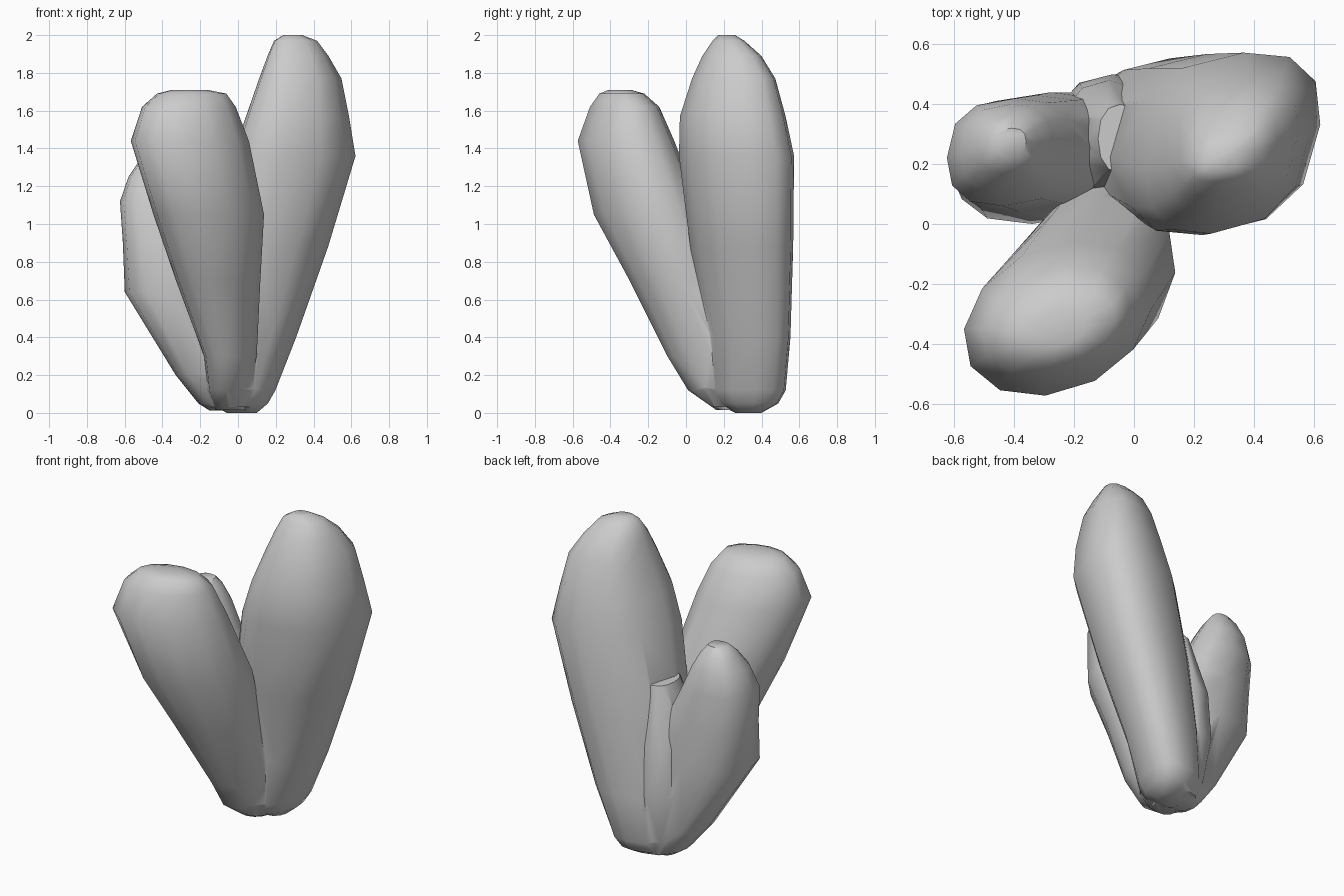
import bpy, bmesh, math

SIDES = 12


def lobe(name, skew, power, sections):
    """Loft rounded rings; each section is (z, x min, x max, y min, y max).
    Skew stretches the rings along the x = y diagonal."""
    bm = bmesh.new()
    rings = []
    for z, x0, x1, y0, y1 in sections:
        ring = []
        for i in range(SIDES):
            a = 2 * math.pi * i / SIDES
            c, s = math.cos(a - skew / 2), math.sin(a + skew / 2)
            c = math.copysign(abs(c) ** power, c)
            s = math.copysign(abs(s) ** power, s)
            ring.append(bm.verts.new(((x0 + x1) / 2 + c * (x1 - x0) / 2,
                                      (y0 + y1) / 2 + s * (y1 - y0) / 2, z)))
        rings.append(ring)
    for low, high in zip(rings, rings[1:]):
        for i in range(SIDES):
            j = (i + 1) % SIDES
            bm.faces.new((low[i], low[j], high[j], high[i]))
    bm.faces.new(rings[0][::-1])
    bm.faces.new(rings[-1])
    mesh = bpy.data.meshes.new(name)
    bm.to_mesh(mesh)
    bm.free()
    ob = bpy.data.objects.new(name, mesh)
    bpy.context.collection.objects.link(ob)
    return ob


# Tall lobe at the back right
tall = lobe("tall_lobe", 0.3, 0.82, [
    (0.00, -0.06, 0.10, 0.26, 0.40),
    (0.05, -0.15, 0.16, 0.16, 0.49),
    (0.12, -0.18, 0.20, 0.12, 0.53),
    (0.40, -0.17, 0.31, 0.11, 0.555),
    (0.88, -0.12, 0.48, 0.02, 0.57),
    (1.36, -0.03, 0.625, -0.04, 0.575),
    (1.57, 0.04, 0.59, -0.035, 0.53),
    (1.77, 0.11, 0.55, 0.03, 0.475),
    (1.89, 0.155, 0.48, 0.085, 0.40),
    (1.97, 0.19, 0.42, 0.14, 0.31),
    (2.00, 0.24, 0.34, 0.17, 0.26)])

# Middle lobe leaning to the front left
front = lobe("front_lobe", 0.25, 0.98, [
    (0.015, -0.12, 0.04, 0.16, 0.30),
    (0.12, -0.16, 0.06, 0.01, 0.33),
    (0.30, -0.18, 0.10, -0.10, 0.28),
    (0.70, -0.33, 0.12, -0.30, 0.18),
    (1.05, -0.45, 0.14, -0.49, 0.09),
    (1.44, -0.57, 0.06, -0.575, -0.06),
    (1.62, -0.51, -0.01, -0.51, -0.14),
    (1.69, -0.43, -0.06, -0.46, -0.22),
    (1.71, -0.35, -0.16, -0.41, -0.29)])

# Short lobe on the left
short = lobe("short_lobe", 0.12, 0.8, [
    (0.012, -0.15, 0.00, 0.25, 0.38),
    (0.05, -0.21, 0.02, 0.17, 0.43),
    (0.20, -0.33, 0.02, 0.10, 0.44),
    (0.64, -0.60, -0.02, 0.00, 0.44),
    (0.90, -0.61, -0.10, 0.04, 0.43),
    (1.12, -0.625, -0.21, 0.06, 0.42),
    (1.25, -0.58, -0.27, 0.11, 0.40),
    (1.34, -0.52, -0.32, 0.17, 0.36),
    (1.39, -0.47, -0.36, 0.22, 0.32)])

# Filler in the valley where the three lobes meet
web = lobe("valley_web", 0.0, 0.9, [
    (0.03, -0.16, 0.07, 0.14, 0.44),
    (0.13, -0.21, 0.11, 0.07, 0.48),
    (0.42, -0.28, 0.14, 0.03, 0.50),
    (0.72, -0.25, 0.08, 0.05, 0.48),
    (1.08, -0.12, 0.03, 0.17, 0.40)])

# Fuse the lobes into one cluster
for part in (front, short, web):
    mod = tall.modifiers.new("fuse_" + part.name, 'BOOLEAN')
    mod.operation = 'UNION'
    mod.solver = 'EXACT'
    mod.object = part
bpy.context.view_layer.objects.active = tall
tall.select_set(True)
for mod in list(tall.modifiers):
    bpy.ops.object.modifier_apply(modifier=mod.name)
for part in (front, short, web):
    bpy.data.objects.remove(part)
bpy.ops.object.shade_smooth_by_angle(angle=math.radians(50))
tall.name = "lobe_cluster"
